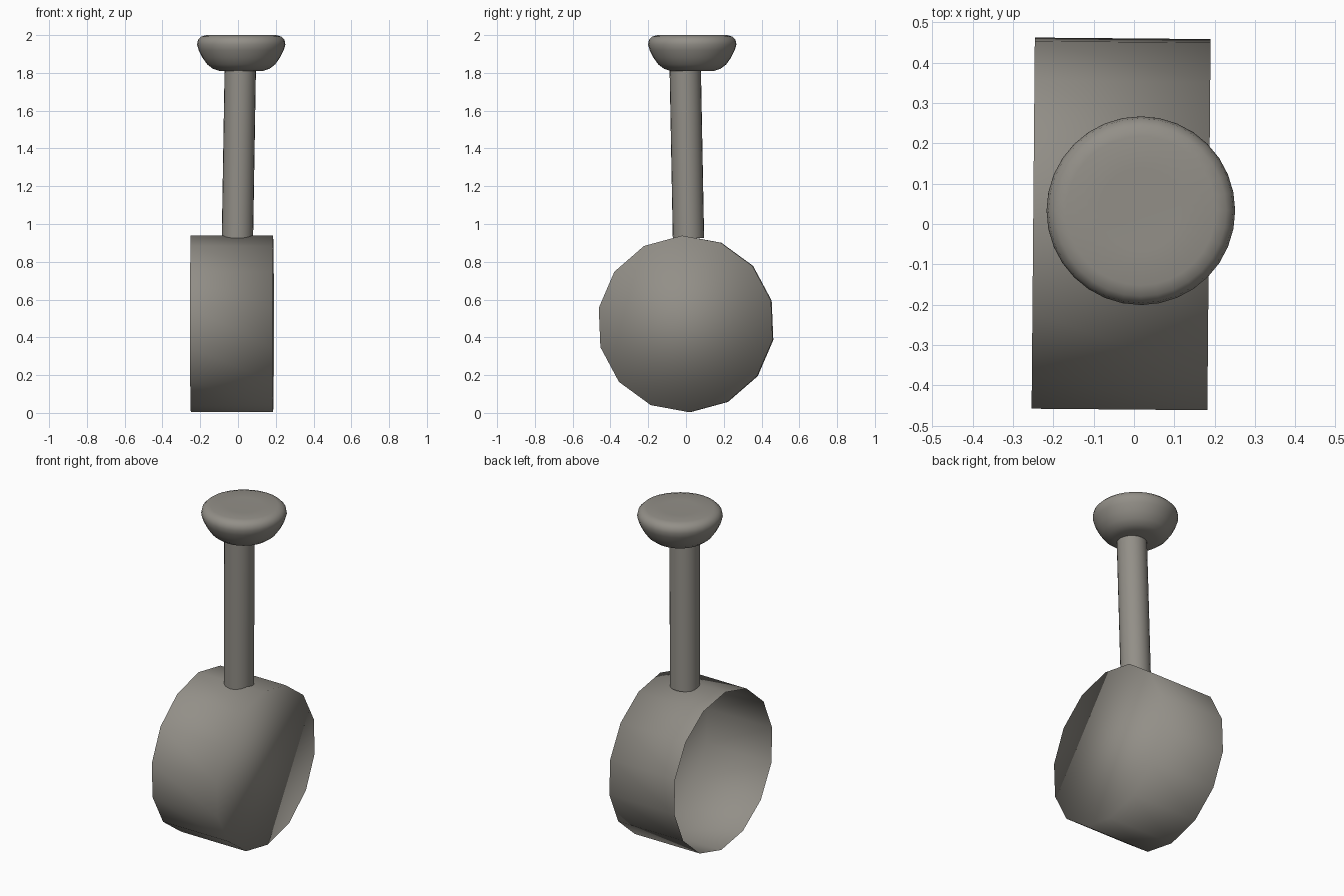
import bpy, bmesh, math
from mathutils import Vector

if "Cube" in bpy.data.objects:
    bpy.data.objects.remove(bpy.data.objects["Cube"])

grey = bpy.data.materials.new("warm_grey")
grey.diffuse_color = (0.29, 0.275, 0.245, 1)
grey.use_nodes = True
grey.node_tree.nodes["Principled BSDF"].inputs["Base Color"].default_value = grey.diffuse_color


def ring(bm, centre, radius, sides, u, v, phase=0.0):
    """Ring of vertices around a centre in the plane of axes u and v."""
    out = []
    for i in range(sides):
        a = phase + 2 * math.pi * i / sides
        out.append(bm.verts.new(centre + radius * (math.cos(a) * u + math.sin(a) * v)))
    return out


def loft(name, rings, sides, u, v, phase=0.0, cap_start=True, cap_end=True):
    """Skin a row of (centre, radius) rings; centres run along u x v."""
    bm = bmesh.new()
    rs = [ring(bm, Vector(c), r, sides, u, v, phase) for c, r in rings]
    for a, b in zip(rs, rs[1:]):
        for i in range(sides):
            j = (i + 1) % sides
            bm.faces.new((a[i], a[j], b[j], b[i]))
    if cap_start:
        bm.faces.new(rs[0][::-1])
    if cap_end:
        bm.faces.new(rs[-1])
    for f in bm.faces:
        f.smooth = True
    me = bpy.data.meshes.new(name)
    bm.to_mesh(me)
    bm.free()
    me.materials.append(grey)
    ob = bpy.data.objects.new(name, me)
    bpy.context.collection.objects.link(ob)
    return ob


X, Y, Z = Vector((1, 0, 0)), Vector((0, 1, 0)), Vector((0, 0, 1))

# Head: 14-sided thin cup, open towards -x, closed and softly shaded at +x
head = loft("cup_head", [((-0.25, 0, 0.471), 0.468), ((0.186, 0, 0.471), 0.468)],
            14, Y, Z, math.radians(92.4), cap_start=False)
head.rotation_euler.z = math.radians(-0.5)

# Handle: slightly leaning rod
loft("handle", [((-0.003, 0.013, 0.925), 0.083), ((0.012, -0.004, 1.825), 0.083)],
     24, X, Y, cap_start=False, cap_end=False)

# Knob: rounded bowl shape with a nearly flat top
profile = [(0.115, 1.81), (0.15, 1.822), (0.18, 1.845), (0.205, 1.88), (0.225, 1.92),
           (0.234, 1.95), (0.229, 1.975), (0.212, 1.992), (0.185, 2.0), (0.1, 1.998)]
loft("knob", [((0.017, 0.033, z), r) for r, z in profile], 32, X, Y)
